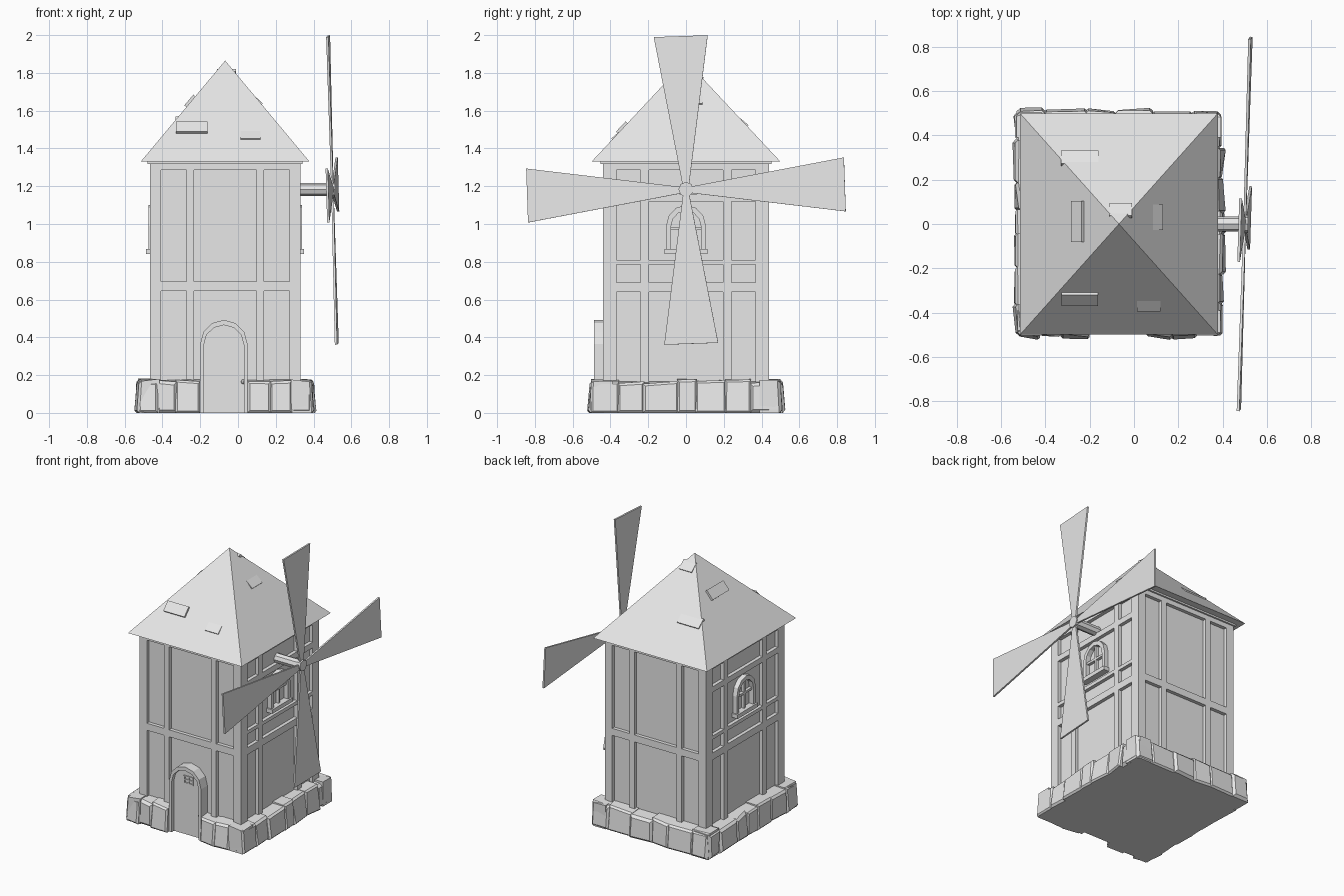
import bpy, bmesh, math, random
from mathutils import Matrix, Vector

if "Cube" in bpy.data.objects:
    bpy.data.objects.remove(bpy.data.objects["Cube"])
random.seed(4)

CX = -0.068                 # tower centre on x
HALF = [0.44, 0.398] * 2    # distance of each wall from the centre
WIDE = [0.398, 0.44] * 2    # half width of each wall
EAVE, APEX = 1.33, 1.865
RECESS = 0.025

grey = bpy.data.materials.new("light grey")
grey.use_nodes = True
grey.diffuse_color = (0.8, 0.8, 0.8, 1)
grey.node_tree.nodes["Principled BSDF"].inputs["Base Color"].default_value = (0.8, 0.8, 0.8, 1)


def side(k):
    """Frame of wall k: 0 front, 1 left, 2 back, 3 right; local -y points outward."""
    return Matrix.Translation((CX, 0, 0)) @ Matrix.Rotation(k * math.pi / 2, 4, "Z")


def finish(name, bm, matrix=Matrix(), recalc=True):
    if recalc:
        bmesh.ops.recalc_face_normals(bm, faces=bm.faces)
    bm.transform(matrix)
    mesh = bpy.data.meshes.new(name)
    bm.to_mesh(mesh)
    bm.free()
    mesh.materials.append(grey)
    obj = bpy.data.objects.new(name, mesh)
    bpy.context.collection.objects.link(obj)
    return obj


def add_box(bm, us, ds, zs):
    """Box spanning u across the wall, d outward and z up."""
    made = bmesh.ops.create_cube(bm, size=1)["verts"]
    for v in made:
        v.co = Vector((us[v.co.x > 0], -ds[v.co.y < 0], zs[v.co.z > 0]))
    return made


def prism(bm, points, depth):
    """Extrude a flat outline along a vector."""
    face = bm.faces.new([bm.verts.new(p) for p in points])
    new = bmesh.ops.extrude_face_region(bm, geom=[face], use_keep_orig=True)["geom"]
    bmesh.ops.translate(bm, vec=depth, verts=[g for g in new if isinstance(g, bmesh.types.BMVert)])


def arch(u, w, z0, spring, top, n=6):
    pts = [(u + w, z0)]
    for i in range(n + 1):
        a = math.pi * i / n
        pts.append((u + w * math.cos(a), spring + (top - spring) * math.sin(a)))
    return pts + [(u - w, z0)]


def arch_frame(bm, outer, inner, d0, d1):
    """Arched trim, open at the bottom."""
    for i in range(len(outer) - 1):
        quad = [outer[i], outer[i + 1], inner[i + 1], inner[i]]
        prism(bm, [(u, -d0, z) for u, z in quad], (0, d0 - d1, 0))


def panelled_wall(name, k, columns, rows):
    """Timber grid: odd cells in both directions are recessed panels."""
    bm = bmesh.new()
    us = [-WIDE[k]] + columns + [WIDE[k]]
    zs = [0.0] + rows + [EAVE]
    for i in range(len(us) - 1):
        for j in range(len(zs) - 1):
            loop = [(us[i], zs[j]), (us[i + 1], zs[j]), (us[i + 1], zs[j + 1]), (us[i], zs[j + 1])]
            front = [bm.verts.new((u, -HALF[k], z)) for u, z in loop]
            if i % 2 and j % 2:
                back = [bm.verts.new((u, RECESS - HALF[k], z)) for u, z in loop]
                bm.faces.new(back)
                for a in range(4):
                    b = (a + 1) % 4
                    bm.faces.new([front[a], front[b], back[b], back[a]])
            else:
                bm.faces.new(front)
    bmesh.ops.remove_doubles(bm, verts=bm.verts, dist=0.0005)
    bmesh.ops.dissolve_limit(bm, angle_limit=0.01, verts=bm.verts, edges=bm.edges)
    finish(name, bm, side(k), recalc=False)


# Timber framed walls
names = ["front", "left", "back", "right"]
for k, label in enumerate(names):
    if k % 2:
        half, rows = [0.195, 0.24, 0.367], [0.06, 0.64, 0.69, 0.785, 0.81, 1.12, 1.16, 1.285]
    else:
        half, rows = [0.165, 0.205, 0.34], [0.06, 0.645, 0.695, 1.285]
    panelled_wall(label + "_wall", k, [-h for h in reversed(half)] + half, rows)

# Arched windows on both sides
for k in (1, 3):
    bm = bmesh.new()
    back, face = HALF[k] - RECESS - 0.005, HALF[k] + 0.008
    arch_frame(bm, arch(0, 0.105, 0.86, 0.99, 1.1), arch(0, 0.08, 0.86, 0.985, 1.07), back, face)
    add_box(bm, (-0.115, 0.115), (back, face + 0.012), (0.84, 0.868))
    add_box(bm, (-0.008, 0.008), (back, face - 0.012), (0.86, 1.075))
    add_box(bm, (-0.085, 0.085), (back, face - 0.012), (0.968, 0.984))
    finish(names[k] + "_window", bm, side(k))

# Door with arched surround, small barred window and knob
DU = -0.007
bm = bmesh.new()
arch_frame(bm, arch(DU, 0.125, 0, 0.365, 0.492), arch(DU, 0.106, 0, 0.36, 0.465), 0.41, 0.487)
finish("door_frame", bm, side(0))
bm = bmesh.new()
prism(bm, [(u, -0.41, z) for u, z in arch(DU, 0.11, 0, 0.36, 0.468)], (0, -0.05, 0))
finish("door", bm, side(0))
bm = bmesh.new()
for u in (-0.028, 0.005, 0.038):
    add_box(bm, (u - 0.004, u + 0.004), (0.455, 0.467), (0.362, 0.418))
for z in (0.366, 0.39, 0.414):
    add_box(bm, (-0.03, 0.04), (0.455, 0.467), (z - 0.004, z + 0.004))
finish("door_window_bars", bm, side(0))
bm = bmesh.new()
bmesh.ops.create_uvsphere(bm, u_segments=8, v_segments=6, radius=0.012)
finish("door_knob", bm, Matrix.Translation((0.028, -0.468, 0.165)))

# Foundation slab
bm = bmesh.new()
add_box(bm, (-0.43, 0.43), (-0.49, 0.44), (0, 0.06))
finish("foundation", bm, side(0))


# Rough stone plinth, open at the doorway
def stone_row(bm, k, start, end, count):
    step = (end - start) / count
    cuts = [start + step * i + (random.uniform(-0.2, 0.2) * step if 0 < i < count else 0)
            for i in range(count + 1)]
    for a, b in zip(cuts, cuts[1:]):
        out = HALF[k] + 0.076
        verts = add_box(bm, (a - 0.004, b + 0.004), (HALF[k] - 0.05, out), (0, random.uniform(0.168, 0.182)))
        for v in verts:
            if -v.co.y > HALF[k]:
                v.co.y -= random.uniform(-0.012, 0.012)
                if v.co.z > 0.1:
                    v.co.y += 0.014
                    v.co.z -= random.uniform(0, 0.016)
        edges = {e for v in verts for e in v.link_edges
                 if all(-w.co.y > HALF[k] and w.co.z > 0 for w in e.verts)
                 or (-e.verts[0].co.y > HALF[k] and -e.verts[1].co.y > HALF[k])}
        bmesh.ops.bevel(bm, geom=list(edges), offset=random.uniform(0.01, 0.018),
                        segments=1, affect="EDGES", clamp_overlap=True)


for k, label in enumerate(names):
    bm = bmesh.new()
    if k == 0:
        stone_row(bm, k, -0.455, -0.136, 3)
        stone_row(bm, k, 0.122, 0.455, 3)
    else:
        reach = WIDE[k] + 0.06
        stone_row(bm, k, -reach, reach, 7 if k % 2 else 6)
    finish(label + "_stones", bm, side(k))

# Roof pyramid with a thin cornice
bm = bmesh.new()
RX, RY = 0.447, 0.5
base = [bm.verts.new((x, y, EAVE)) for x, y in ((-RX, -RY), (RX, -RY), (RX, RY), (-RX, RY))]
peak = bm.verts.new((0, 0, APEX))
bm.faces.new(base)
for i in range(4):
    bm.faces.new([base[i], base[(i + 1) % 4], peak])
finish("roof", bm, Matrix.Translation((CX, 0, 0)))
bm = bmesh.new()
add_box(bm, (-0.41, 0.41), (-0.452, 0.452), (1.318, EAVE))
finish("cornice", bm, side(0))

# Loose roof tiles: wall, across, distance out, width, lift, tilt
tiles = [(0, -0.177, 0.335, 0.165, 0.014, 0), (0, 0.135, 0.365, 0.105, 0.003, 0.12),
         (1, 0.03, 0.17, 0.115, 0.003, 0.12), (2, 0.177, 0.3, 0.17, 0.004, 0.14),
         (2, -0.008, 0.065, 0.1, 0.003, 0.12), (3, -0.012, 0.182, 0.185, 0.014, 0)]
for k, u, d, w, lift, tilt in tiles:
    run = RX if k % 2 else RY
    z = EAVE + (APEX - EAVE) * (run - d) / run
    slope = math.atan2(APEX - EAVE, run)
    bm = bmesh.new()
    add_box(bm, (-w / 2, w / 2), (-0.037, 0.037), (lift - 0.018, lift))
    finish("roof_tile", bm, side(k) @ Matrix.Translation((u, -d, z)) @ Matrix.Rotation(slope - tilt, 4, "X"))

# Shaft and hub
turn = Matrix.Rotation(math.pi / 2, 4, "Y")
for name, radius, x0, x1 in (("shaft", 0.034, 0.3, 0.49), ("hub", 0.04, 0.484, 0.514)):
    bm = bmesh.new()
    bmesh.ops.create_cone(bm, cap_ends=True, segments=8, radius1=radius, radius2=radius, depth=x1 - x0)
    finish(name, bm, Matrix.Translation(((x0 + x1) / 2, 0, 1.183)) @ turn)

# Four flared sails on a slightly tilted rotor
rotor = (Matrix.Translation((0.5, 0, 1.18)) @ Matrix.Rotation(-0.032, 4, "Z")
         @ Matrix.Rotation(-0.027, 4, "Y") @ Matrix.Rotation(0.035, 4, "X"))
for i in range(4):
    tip = 0.842 if i % 2 else 0.815
    bm = bmesh.new()
    prism(bm, [(-0.006, y, z) for y, z in ((-0.016, 0.02), (0.016, 0.02), (0.143, tip), (-0.143, tip))],
          (0.012, 0, 0))
    finish("sail", bm, rotor @ Matrix.Rotation(i * math.pi / 2, 4, "X"))
